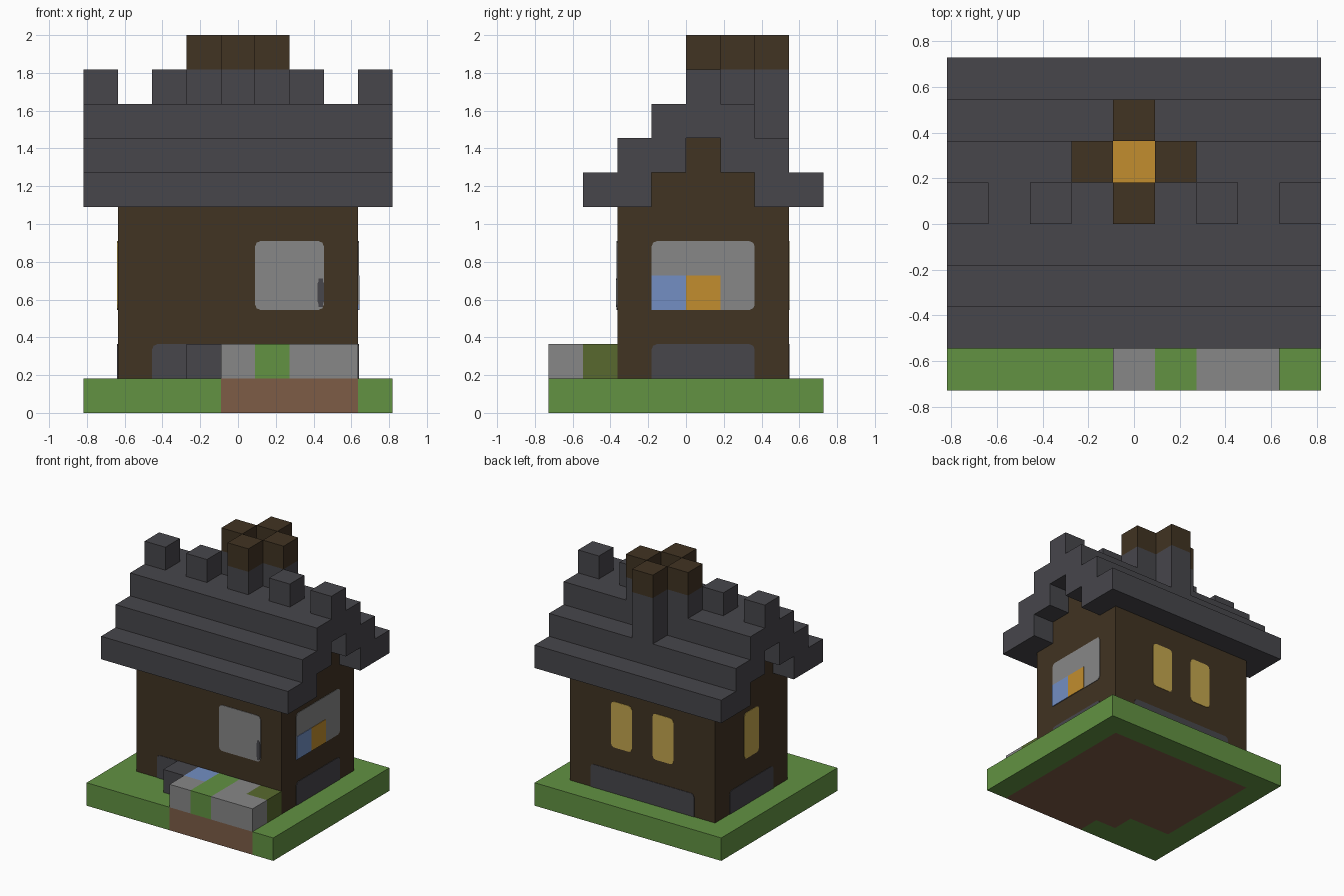
import bpy
import bmesh
from mathutils import Vector

if "Cube" in bpy.data.objects:
    bpy.data.objects.remove(bpy.data.objects["Cube"], do_unlink=True)

U = 2 / 11                      # one block
ORIGIN = Vector((4.5, 4, 0))    # block coordinates of the world origin
T = 0.02                        # plate thickness in blocks


def material(name, r, g, b):
    lin = [(c / 255 / 12.92 if c < 11 else ((c / 255 + 0.055) / 1.055) ** 2.4) for c in (r, g, b)]
    m = bpy.data.materials.new(name)
    m.use_nodes = True
    m.diffuse_color = (*lin, 1)
    m.node_tree.nodes["Principled BSDF"].inputs["Base Color"].default_value = (*lin, 1)
    return m


GRASS = material("grass green", 98, 146, 66)
MOSS = material("moss green", 88, 105, 46)
SOIL = material("soil brown", 125, 92, 70)
STONE = material("light stone", 135, 135, 135)
SLATE = material("dark slate", 71, 70, 75)
WOOD = material("dark wood", 65, 51, 34)
WATER = material("water blue", 115, 143, 195)
FIRE = material("fire orange", 194, 141, 46)
GLOW = material("window yellow", 196, 166, 78)


def part(name, mat, boxes, round_axis=None):
    """One object from boxes given as (x0, x1, y0, y1, z0, z1) in blocks."""
    bm = bmesh.new()
    for x0, x1, y0, y1, z0, z1 in boxes:
        lo, hi = Vector((x0, y0, z0)), Vector((x1, y1, z1))
        for v in bmesh.ops.create_cube(bm, size=1)["verts"]:
            v.co = [(a + b) / 2 + c * (b - a) for a, b, c in zip(lo, hi, v.co)]
    if round_axis is not None:
        edges = [e for e in bm.edges
                 if abs((e.verts[0].co - e.verts[1].co).normalized()[round_axis]) > 0.9]
        bmesh.ops.bevel(bm, geom=edges, offset=0.15, segments=2, profile=0.5, affect='EDGES')
    for v in bm.verts:
        v.co = (v.co - ORIGIN) * U
    mesh = bpy.data.meshes.new(name)
    bm.to_mesh(mesh)
    bm.free()
    mesh.materials.append(mat)
    obj = bpy.data.objects.new(name, mesh)
    bpy.context.collection.objects.link(obj)
    return obj


def plate(name, mat, side, a0, a1, z0, z1, t=T, rounded=True):
    """Thin panel on one wall of the house."""
    spans = {
        "front": (a0, a1, 2 - t, 2 + t),
        "back": (a0, a1, 7 - t, 7 + t),
        "left": (8 - t, 8 + t, a0, a1),
        "right": (1 - t, 1 + t, a0, a1),
    }
    axis = 1 if side in ("front", "back") else 0
    part(name, mat, [(*spans[side], z0, z1)], axis if rounded else None)


# Ground slab: soil under the house and garden, grass around it
part("soil", SOIL, [(4, 8, 0, 1, 0, 1), (3, 8, 1, 2, 0, 1), (1, 8, 2, 7, 0, 1)])
part("grass", GRASS, [(0, 4, 0, 1, 0, 1), (0, 3, 1, 2, 0, 1), (0, 1, 2, 7, 0, 1),
                      (0, 9, 7, 8, 0, 1), (8, 9, 0, 7, 0, 1)])

# Front garden
part("garden_stones", STONE, [(4, 5, 0, 1, 1, 2), (6, 8, 0, 1, 1, 2), (6, 7, 1, 2, 1, 2)])
part("garden_grass", GRASS, [(5, 6, 0, 2, 1, 2)])
part("garden_pool", WATER, [(4, 5, 1, 2, 1, 2)])
part("garden_moss", MOSS, [(7, 8, 1, 2, 1, 2)])
part("doorstep", SLATE, [(3, 4, 1, 2, 1, 2)])

# House body and stepped gables
part("walls", WOOD, [(1, 8, 2, 7, 1, 6), (1, 8, 3, 6, 6, 7), (1, 8, 4, 5, 7, 8)])

# Stepped roof, mirrored about the ridge
steps = [(0, 9, 3, 6, 8, 9)]
for s in range(2):
    steps += [(0, 9, 1 + s, 3 + s, 6 + s, 7 + s), (0, 9, 6 - s, 8 - s, 6 + s, 7 + s)]
part("roof", SLATE, steps)
part("ridge_blocks", SLATE, [(i, i + 1, 4, 5, 9, 10) for i in (0, 2, 6, 8)])

# Chimney: four columns around an open flue
columns = [(4, 4), (3, 5), (5, 5), (4, 6)]
part("chimney_stack", SLATE, [(i, i + 1, j, j + 1, 8 if j == 6 else 9, 10) for i, j in columns])
part("chimney_crown", WOOD, [(i, i + 1, j, j + 1, 10, 11) for i, j in columns])
part("chimney_fire", FIRE, [(4, 5, 5, 6, 9 - T, 9 + T)])

# Foundation panels, bottoms sunk in the ground
for side, a0, a1 in (("front", 2, 7), ("back", 2, 7), ("left", 3, 6), ("right", 3, 6)):
    plate(side + "_foundation", SLATE, side, a0, a1, 0.8, 2)

# Windows
plate("front_window", STONE, "front", 5, 7, 3, 5)
plate("front_window_shade", SLATE, "front", 6.82, 7, 3.08, 3.92, 2 * T)
plate("left_window", STONE, "left", 3, 6, 3, 5)
plate("left_window_blue", WATER, "left", 3, 4, 3, 4, 2 * T, False)
plate("left_window_orange", FIRE, "left", 4, 5, 3, 4, 2 * T, False)
plate("right_window", GLOW, "right", 4, 5, 3, 5)
for n, i in enumerate((3, 5)):
    plate("back_window_%d" % (n + 1), GLOW, "back", i, i + 1, 3, 5)
